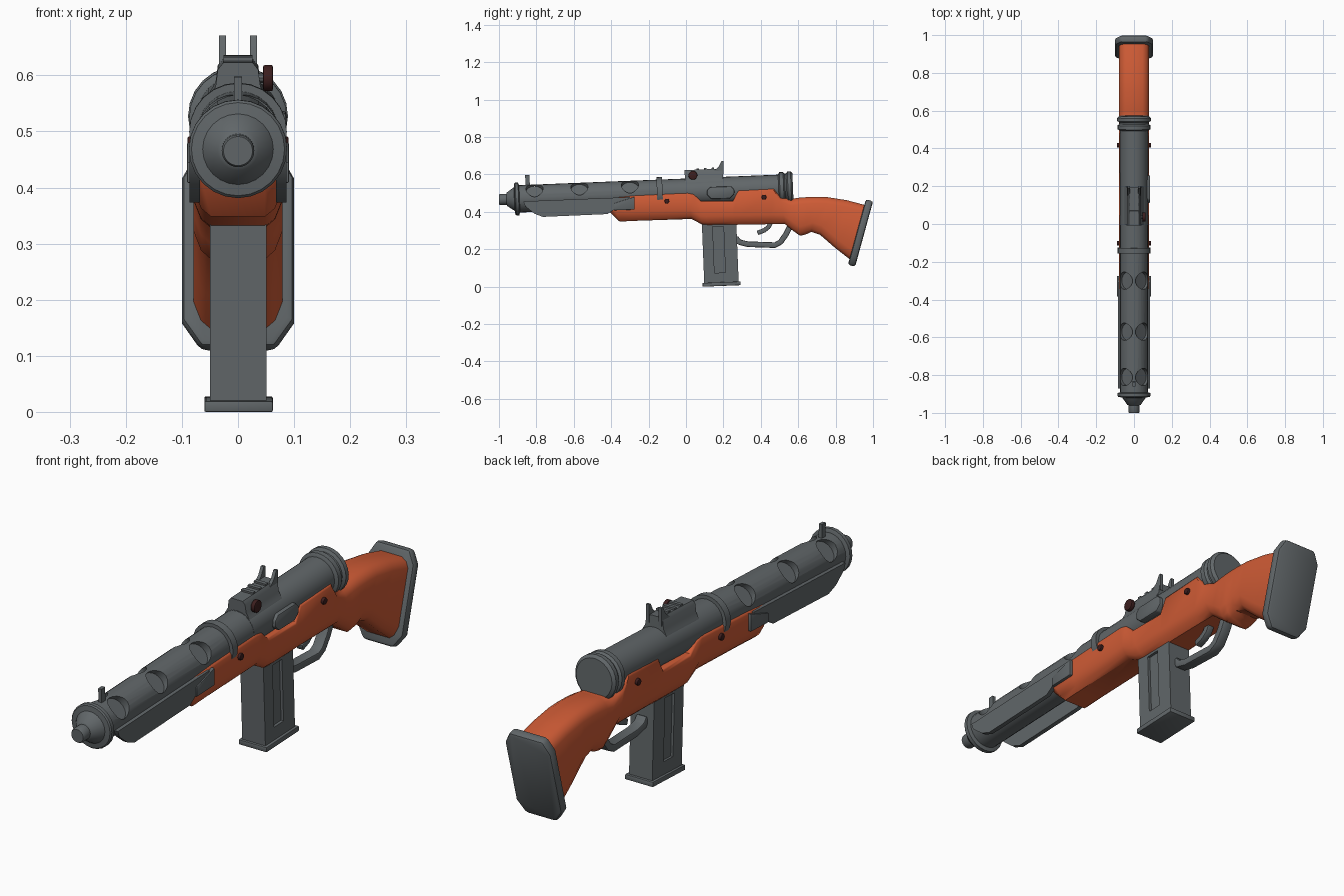
import bpy, bmesh, math
from mathutils import Vector

if "Cube" in bpy.data.objects:
    bpy.data.objects.remove(bpy.data.objects["Cube"])


def material(name, rgb):
    m = bpy.data.materials.new(name)
    m.diffuse_color = (*rgb, 1)
    m.use_nodes = True
    m.node_tree.nodes["Principled BSDF"].inputs["Base Color"].default_value = m.diffuse_color
    return m


METAL = material("grey metal", (0.12, 0.135, 0.142))
WOOD = material("orange wood", (0.62, 0.105, 0.036))
DARK = material("dark red", (0.045, 0.013, 0.013))
SLOPE = 0.04  # the barrel line rises gently to the rear


def tilt(x, y, dz):
    """Point given along the barrel line, dz above it."""
    return Vector((x, y - SLOPE * dz, 0.505 + SLOPE * y + dz))


def finish(name, bm, mat, bevel=0.0, angle=35):
    bmesh.ops.recalc_face_normals(bm, faces=bm.faces)
    if bevel:
        edges = [e for e in bm.edges if e.calc_face_angle(0) > 0.6]
        bmesh.ops.bevel(bm, geom=edges, offset=bevel, segments=2, profile=0.5,
                        affect='EDGES', clamp_overlap=True)
    me = bpy.data.meshes.new(name)
    bm.to_mesh(me)
    bm.free()
    me.materials.append(mat)
    me.shade_smooth()
    me.set_sharp_from_angle(angle=math.radians(angle))
    ob = bpy.data.objects.new(name, me)
    bpy.context.collection.objects.link(ob)
    return ob


def loft(name, rings, mat, bevel=0.0, angle=35):
    """Skin a list of equal rings and cap both ends."""
    bm = bmesh.new()
    vs = [[bm.verts.new(p) for p in r] for r in rings]
    n = len(vs[0])
    for a, b in zip(vs, vs[1:]):
        for i in range(n):
            bm.faces.new((a[i], a[(i + 1) % n], b[(i + 1) % n], b[i]))
    bm.faces.new(vs[0])
    bm.faces.new(vs[-1])
    return finish(name, bm, mat, bevel, angle)


def prism(name, pts, x0, x1, mat, bevel=0.0):
    """Side profile of (y, z) points pushed out from x0 to x1."""
    return loft(name, [[(x, y, z) for y, z in pts] for x in (x0, x1)], mat, bevel)


def lathe(name, prof, mat, n=24):
    """(y, radius) profile turned round the barrel line."""
    return loft(name, [[tilt(r * math.sin(2 * math.pi * i / n), y,
                             r * math.cos(2 * math.pi * i / n)) for i in range(n)]
                       for y, r in prof], mat)


def rod(name, centre, direction, r, length, mat, n=16, bevel=0.0):
    d = Vector(direction).normalized()
    u = Vector((0, 1, 0))
    v = d.cross(u).normalized()
    c = Vector(centre)
    return loft(name, [[c + d * t + u * r * math.cos(2 * math.pi * i / n)
                        + v * r * math.sin(2 * math.pi * i / n) for i in range(n)]
                       for t in (0, length)], mat, bevel)


def block(name, x0, x1, y0, y1, z0, z1, mat, bevel=0.0):
    """Box that follows the barrel tilt (z above the barrel line)."""
    sq = [(x0, y0), (x1, y0), (x1, y1), (x0, y1)]
    return loft(name, [[tilt(x, y, z) for x, y in sq] for z in (z0, z1)], mat, bevel)


def strip(name, path, thick, width, mat, bevel=0.0):
    """Bent bar following a (y, z) path."""
    p = [Vector(q) for q in path]
    rings = []
    for i, c in enumerate(p):
        t = (p[min(i + 1, len(p) - 1)] - p[max(i - 1, 0)]).normalized()
        o = Vector((-t.y, t.x)) * thick / 2
        rings.append([(s * width / 2, *(c + o * k)) for s, k in
                      ((-1, -1), (1, -1), (1, 1), (-1, 1))])
    return loft(name, rings, mat, bevel)


def cut(ob, cutters):
    bpy.context.view_layer.objects.active = ob
    for c in cutters:
        c.hide_render = True
        m = ob.modifiers.new("cut", 'BOOLEAN')
        m.operation, m.solver, m.object = 'DIFFERENCE', 'EXACT', c
        bpy.ops.object.modifier_apply(modifier=m.name)
        bpy.data.objects.remove(c)
    ob.data.shade_smooth()
    ob.data.set_sharp_from_angle(angle=math.radians(35))


# barrel jacket with six scooped vents
jacket = lathe("barrel_jacket", [(-0.9, 0.073), (0.0, 0.073)], METAL)
vents = []
for y in (-0.81, -0.57, -0.30):
    for s in (-1, 1):
        d = Vector((s * 0.707, 0, 0.707))
        vents.append(rod("vent_cutter", tilt(0, y, 0) + d * 0.045, d, 0.046, 0.1, METAL, 20))
cut(jacket, vents)

# receiver tube, end cap, muzzle and clamp ring
lathe("receiver", [(-0.005, 0.074), (0.51, 0.074)], METAL)
lathe("receiver_cap", [(0.495, 0.074), (0.502, 0.087), (0.522, 0.087), (0.53, 0.078),
                       (0.538, 0.078), (0.545, 0.089), (0.562, 0.089), (0.572, 0.078)], METAL)
lathe("muzzle", [(-1.0, 0.026), (-0.995, 0.029), (-0.96, 0.029), (-0.957, 0.036),
                 (-0.918, 0.063), (-0.915, 0.083), (-0.91, 0.0875), (-0.895, 0.0875),
                 (-0.89, 0.073)], METAL)
lathe("clamp_ring", [(-0.155, 0.087), (-0.125, 0.087)], METAL)
block("front_sight", -0.007, 0.007, -0.855, -0.832, 0.06, 0.126, METAL)

# wooden stock: stations of (top y, top z, bottom y, bottom z)
stations = [
    (-.43, .472, -.41, .40), (-.40, .475, -.355, .348), (-.27, .488, -.27, .352),
    (.01, .502, .03, .362), (.04, .495, .09, .330), (.08, .457, .12, .328),
    (.25, .457, .25, .330), (.28, .515, .30, .332), (.47, .525, .45, .334),
    (.50, .49, .53, .334), (.56, .468, .57, .300), (.60, .475, .61, .272),
    (.65, .479, .64, .279), (.70, .480, .67, .293), (.76, .478, .717, .277),
    (.86, .462, .80, .205), (.955, .437, .875, .147)]
rings = []
for yt, zt, yb, zb in stations:
    c = 0.01 if yt < 0.48 else 0.034
    top, bot = Vector((yt, zt)), Vector((yb, zb))
    h = (top - bot).length
    half = [(0.048, 0), (0.066, 0.016), (0.079, 0.05),
            (0.079, h - c), (0.079 - c * 0.35, h - c * 0.35), (0.079 - c, h)]
    loop = half + [(-x, t) for x, t in reversed(half)]
    rings.append([(x, *(bot + (top - bot) * (t / h))) for x, t in loop])
loft("stock", rings, WOOD, angle=40)

# butt plate: slanted octagon pad
lo, hi = Vector((0.885, 0.112)), Vector((0.981, 0.462))
axis = (hi - lo).normalized()
nrm = Vector((axis.y, -axis.x))
L = (hi - lo).length
half = [(0.066, 0), (0.1, 0.05), (0.1, L - 0.05), (0.072, L)]
outline = half + [(-x, t) for x, t in reversed(half)]
loft("butt_plate", [[(x, *(lo + axis * t + nrm * k)) for x, t in outline]
                    for k in (-0.02, 0.02)], METAL, bevel=0.012)

# side plates, brackets and cross pins, on both sides
for s, side in ((-1, "left"), (1, "right")):
    prism(side + "_side_plate",
          [(-.87, .456), (-.86, .43), (-.81, .39), (-.765, .373), (-.42, .388),
           (-.385, .412), (-.30, .415), (-.30, .479)], s * 0.068, s * 0.086, METAL)
    prism(side + "_bracket", [(-.385, .408), (-.275, .412), (-.275, .481), (-.385, .445)],
          s * 0.07, s * 0.091, METAL, 0.003)
    for y, z, nm in ((-.102, .457, "front"), (.417, .478, "rear")):
        rod(f"{side}_{nm}_pin", (s * 0.07, y, z), (s, 0, 0), 0.013, 0.02, DARK, 12, 0.003)

# ejection port cover on the right
prism("port_cover", [(.112, .49), (.135, .469), (.235, .471), (.258, .495), (.258, .52),
                     (.24, .537), (.13, .533), (.112, .515)], 0.04, 0.086, METAL, 0.006)

# rear sight: saddle base, ribs, ears and adjusting knob
base = [(-0.068, 0.02), (-0.05, 0.058), (-0.04, 0.075), (-0.036, 0.105), (-0.026, 0.118),
        (0.026, 0.118), (0.036, 0.105), (0.04, 0.075), (0.05, 0.058), (0.068, 0.02)]
loft("rear_sight_base", [[tilt(x, y, z) for x, z in base] for y in (-0.003, 0.2)], METAL)
for i, y in enumerate((0.06, 0.10, 0.14)):
    block(f"sight_rib_{i + 1}", -0.026, 0.026, y, y + 0.015, 0.11, 0.125, METAL)
for s, side in ((-1, "left"), (1, "right")):
    prism(side + "_sight_ear", [(.145, .615), (.20, .60), (.20, .671), (.19, .671), (.175, .642)],
          s * 0.021, s * 0.034, METAL)
rod("sight_knob_shaft", (0.02, 0.037, 0.595), (1, 0, 0), 0.009, 0.03, METAL, 10)
rod("sight_knob", (0.045, 0.037, 0.595), (1, 0, 0), 0.024, 0.017, DARK, 14, 0.003)

# magazine with a groove down each side, and its floor plate
mag = block("magazine", -0.05, 0.051, 0.078, 0.262, -0.492, -0.13, METAL)
cut(mag, [block("groove_cutter", s * 0.04, s * 0.08, 0.135, 0.193, -0.437, -0.19, METAL)
          for s in (-1, 1)])
block("magazine_floor", -0.06, 0.062, 0.069, 0.272, -0.508, -0.488, METAL, 0.003)

# trigger and guard
strip("trigger_guard", [(.265, .262), (.285, .238), (.33, .227), (.475, .222),
                        (.505, .238), (.535, .28), (.56, .33)], 0.03, 0.045, METAL, 0.006)
strip("trigger", [(.455, .345), (.44, .318), (.42, .302), (.382, .287)], 0.024, 0.03, METAL, 0.004)
